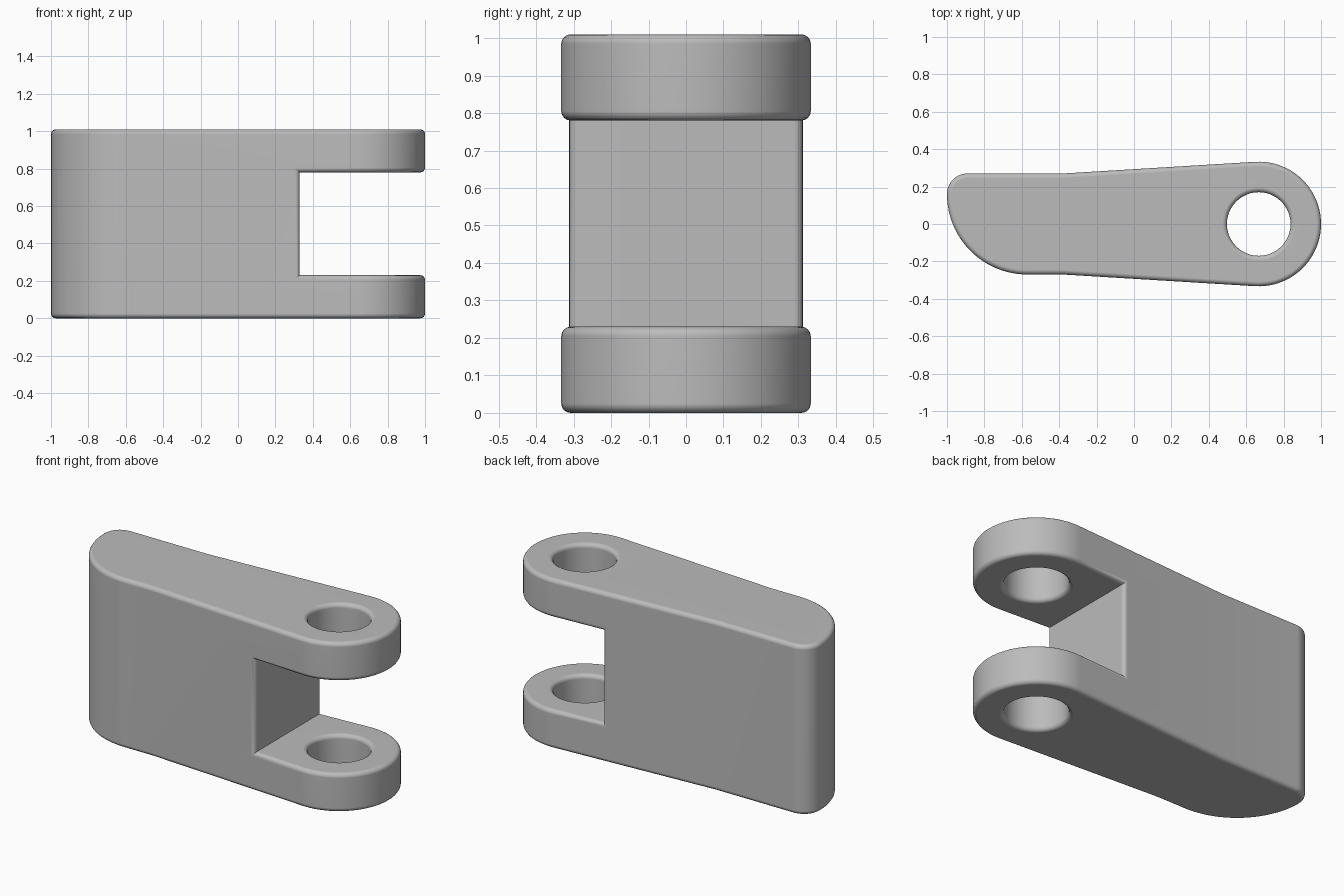
import bpy, bmesh
from math import radians, cos, sin

if "Cube" in bpy.data.objects:
    bpy.data.objects.remove(bpy.data.objects["Cube"], do_unlink=True)

HEIGHT, EYE_X, EYE_R, HOLE_R = 1.01, 0.667, 0.333, 0.17
SLOT_X, SLOT_LOW, SLOT_HIGH = 0.33, 0.23, 0.78
BEVEL = 0.025


def arc(cx, cy, r, start, end, steps):
    """Points along a circular arc, angles in degrees."""
    angles = [radians(start + (end - start) * i / steps) for i in range(steps + 1)]
    return [(cx + r * cos(a), cy + r * sin(a)) for a in angles]


def prism(name, outline, low, high):
    """Closed outline extruded upwards from low to high."""
    bm = bmesh.new()
    face = bm.faces.new([bm.verts.new((x, y, low)) for x, y in outline])
    top = bmesh.ops.extrude_face_region(bm, geom=[face])["geom"]
    verts = [v for v in top if isinstance(v, bmesh.types.BMVert)]
    bmesh.ops.translate(bm, verts=verts, vec=(0, 0, high - low))
    bmesh.ops.recalc_face_normals(bm, faces=bm.faces)
    mesh = bpy.data.meshes.new(name)
    bm.to_mesh(mesh)
    bm.free()
    obj = bpy.data.objects.new(name, mesh)
    bpy.context.collection.objects.link(obj)
    return obj


# Body outline: round eye, tapering flanks, small and large heel curves
outline = arc(EYE_X, 0, EYE_R, -93.3, 93.3, 40)
outline += [(-0.38, 0.27)]
outline += arc(-0.89, 0.16, 0.11, 90, 180, 10)
outline += arc(-0.57, 0.16, 0.43, 180, 270, 24)[1:]
outline += [(-0.38, -0.27)]
body = prism("clevis_link", outline, 0, HEIGHT)

# Cutters for the fork slot and the pin hole
slot = prism("slot_cutter", [(SLOT_X, -1), (2, -1), (2, 1), (SLOT_X, 1)],
             SLOT_LOW, SLOT_HIGH)
hole = prism("hole_cutter", arc(EYE_X, 0, HOLE_R, 0, 360, 48)[:-1], -1, 2)
for cutter in (slot, hole):
    cutter.hide_render = True
    mod = body.modifiers.new(cutter.name, 'BOOLEAN')
    mod.operation, mod.solver, mod.object = 'DIFFERENCE', 'EXACT', cutter

# Apply the cuts
depsgraph = bpy.context.evaluated_depsgraph_get()
cut_mesh = bpy.data.meshes.new_from_object(body.evaluated_get(depsgraph))
body.modifiers.clear()
body.data = cut_mesh
for cutter in (slot, hole):
    bpy.data.objects.remove(cutter, do_unlink=True)

# Round the outer sharp edges, leaving the inner slot corners crisp
bm = bmesh.new()
bm.from_mesh(body.data)
bmesh.ops.remove_doubles(bm, verts=bm.verts, dist=0.0005)
sharp = [e for e in bm.edges if e.is_manifold and e.is_convex
         and e.calc_face_angle() > radians(40)]
bmesh.ops.bevel(bm, geom=sharp, offset=BEVEL, offset_type='OFFSET', segments=4,
                profile=0.5, affect='EDGES', clamp_overlap=False)
bm.to_mesh(body.data)
bm.free()

# Plain grey metal
grey = bpy.data.materials.new("grey_metal")
grey.use_nodes = True
colour = (0.5, 0.5, 0.5, 1)
grey.diffuse_color = colour
grey.node_tree.nodes["Principled BSDF"].inputs["Base Color"].default_value = colour
body.data.materials.clear()
body.data.materials.append(grey)

# Smooth shading with crisp flat faces
bpy.ops.object.select_all(action='DESELECT')
body.select_set(True)
bpy.context.view_layer.objects.active = body
bpy.ops.object.shade_smooth_by_angle(angle=radians(30))
weighted = body.modifiers.new("weighted_normals", 'WEIGHTED_NORMAL')
weighted.keep_sharp = True
